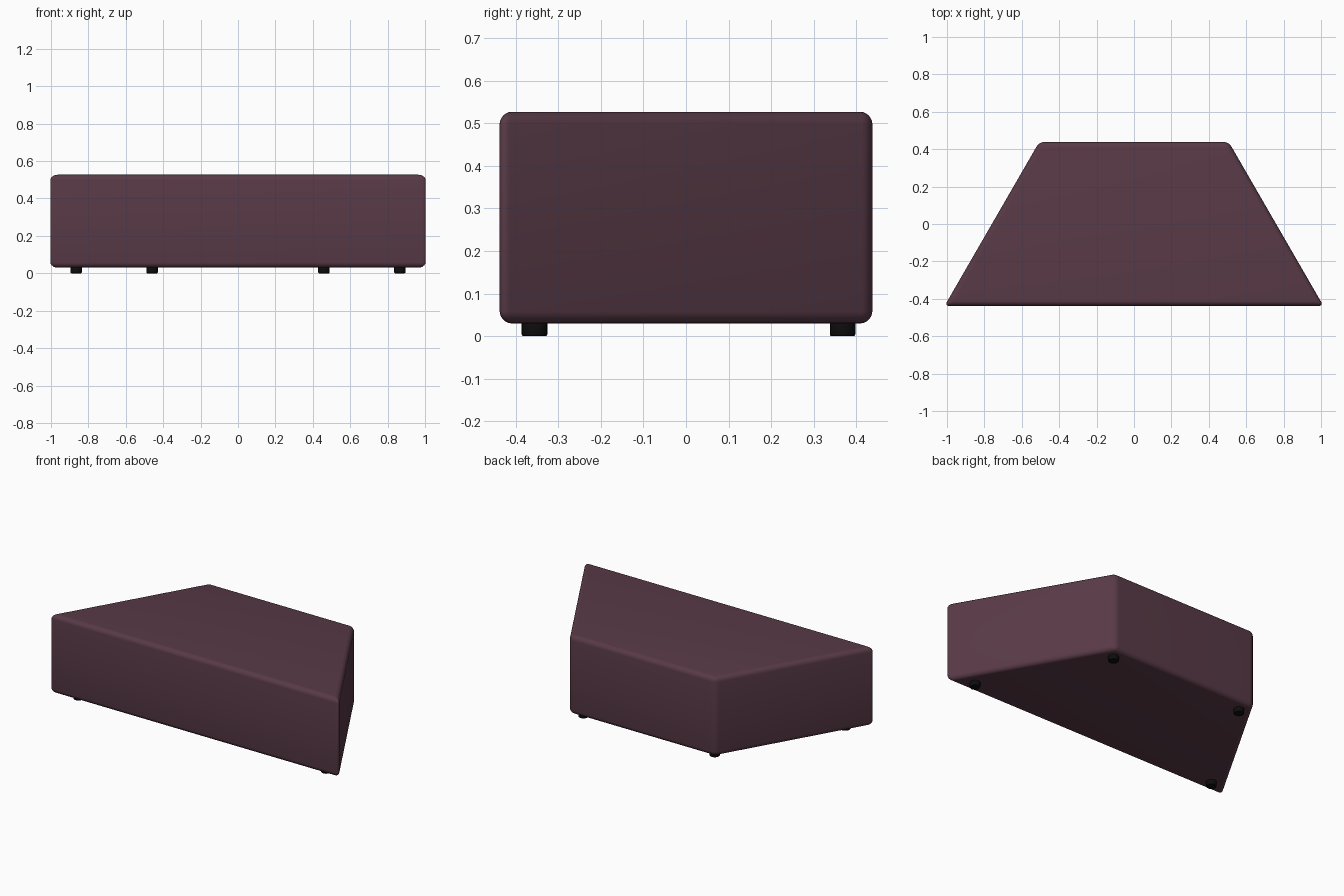
import bpy, bmesh, math

if "Cube" in bpy.data.objects:
    bpy.data.objects.remove(bpy.data.objects["Cube"])


def material(name, rgb):
    m = bpy.data.materials.new(name)
    m.diffuse_color = (*rgb, 1.0)
    m.use_nodes = True
    m.node_tree.nodes["Principled BSDF"].inputs["Base Color"].default_value = m.diffuse_color
    return m


plum = material("plum fabric", (0.098, 0.042, 0.062))
black = material("black plastic", (0.004, 0.004, 0.004))


def prism(name, outline, z0, z1, mat, bevel, segments):
    """Extrude an outline upwards and round its edges."""
    bm = bmesh.new()
    face = bm.faces.new([bm.verts.new((x, y, z0)) for x, y in outline])
    ext = bmesh.ops.extrude_face_region(bm, geom=[face])
    for v in ext["geom"]:
        if isinstance(v, bmesh.types.BMVert):
            v.co.z = z1
    bmesh.ops.recalc_face_normals(bm, faces=bm.faces)
    me = bpy.data.meshes.new(name)
    bm.to_mesh(me)
    bm.free()
    ob = bpy.data.objects.new(name, me)
    bpy.context.collection.objects.link(ob)
    me.materials.append(mat)
    mod = ob.modifiers.new("rounded edges", "BEVEL")
    mod.width = bevel
    mod.segments = segments
    mod.limit_method = "ANGLE"
    mod.angle_limit = math.radians(40)
    bpy.ops.object.select_all(action="DESELECT")
    ob.select_set(True)
    bpy.context.view_layer.objects.active = ob
    bpy.ops.object.modifier_apply(modifier=mod.name)
    bpy.ops.object.shade_smooth_by_angle(angle=math.radians(40))
    return ob


# Upholstered trapezoid seat: half of a hexagon, long side to the front
D = 0.438
front, back = 1.013, 0.507
prism("seat", [(-front, -D), (front, -D), (back, D), (-back, D)],
      0.03, 0.527, plum, 0.028, 6)

# Four short round feet
for end, fx, fy in (("front", 0.865, -0.356), ("back", 0.459, 0.368)):
    for side, s in (("left", -1), ("right", 1)):
        ring = [(s * fx + 0.03 * math.cos(a), fy + 0.03 * math.sin(a))
                for a in (math.tau * i / 32 for i in range(32))]
        prism(f"{end}_{side}_foot", ring, 0.0, 0.035, black, 0.004, 2)
